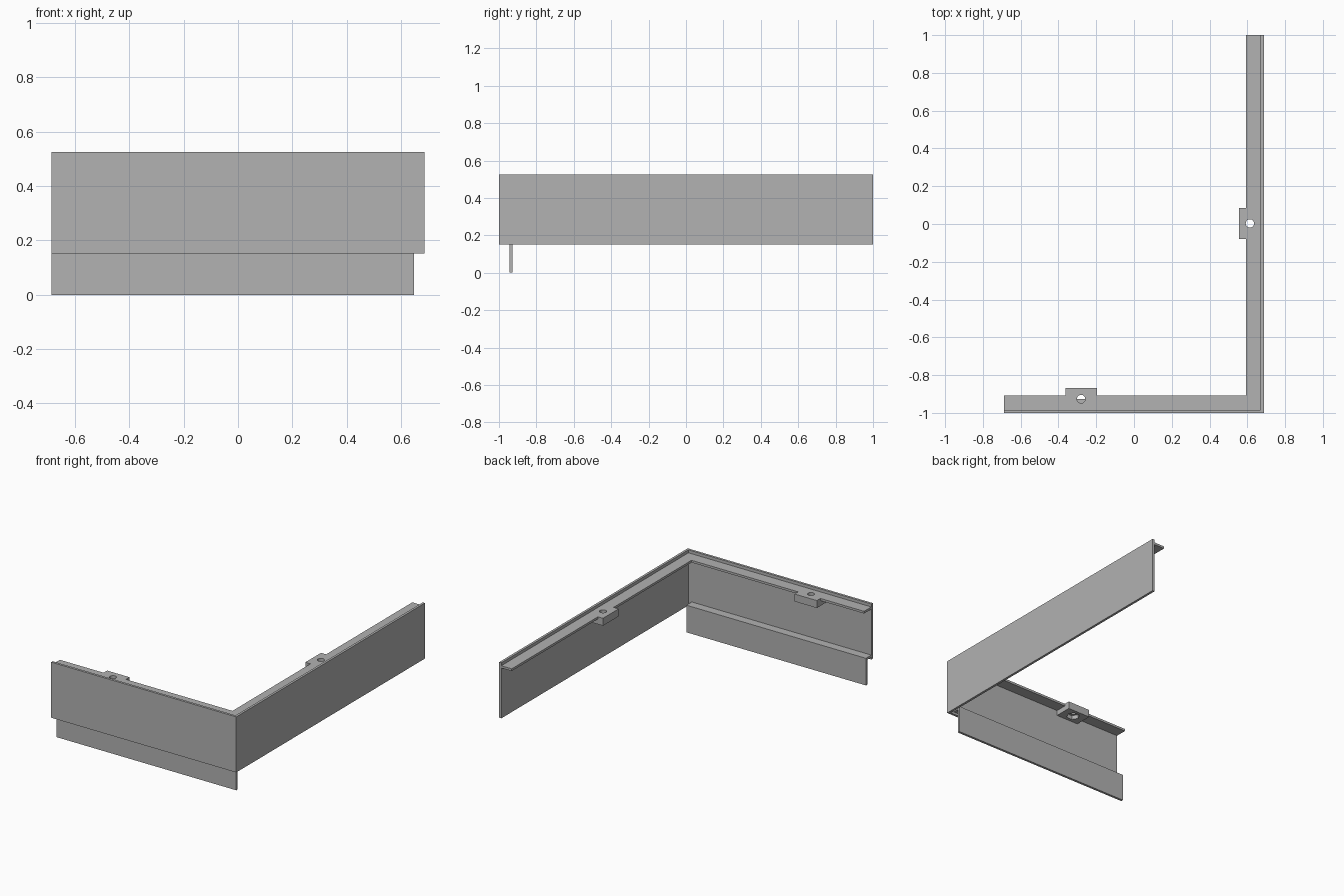
import bpy
import bmesh
from math import cos, sin, tau

if "Cube" in bpy.data.objects:
    bpy.data.objects.remove(bpy.data.objects["Cube"], do_unlink=True)

grey = bpy.data.materials.new("Plain grey")
grey.use_nodes = True
grey.diffuse_color = (0.445, 0.445, 0.445, 1)
grey.node_tree.nodes["Principled BSDF"].inputs["Base Color"].default_value = grey.diffuse_color

LEFT, RIGHT, FRONT, BACK = -0.687, 0.687, -1.0, 1.0
WALL = 0.016
WALL_BOTTOM, WALL_TOP = 0.152, 0.525
FLANGE_BOTTOM, FLANGE_TOP = 0.49, 0.505
TAB_BOTTOM = 0.455


def prism(name, outline, z0, z1):
    """Upright extrusion of a flat outline."""
    bm = bmesh.new()
    base = bm.faces.new([bm.verts.new((x, y, z0)) for x, y in outline])
    top = bmesh.ops.extrude_face_region(bm, geom=[base])["geom"]
    verts = [v for v in top if isinstance(v, bmesh.types.BMVert)]
    bmesh.ops.translate(bm, verts=verts, vec=(0, 0, z1 - z0))
    bmesh.ops.recalc_face_normals(bm, faces=bm.faces)
    mesh = bpy.data.meshes.new(name)
    bm.to_mesh(mesh)
    bm.free()
    mesh.materials.append(grey)
    obj = bpy.data.objects.new(name, mesh)
    bpy.context.collection.objects.link(obj)
    return obj


def box(x0, x1, y0, y1):
    return [(x0, y0), (x1, y0), (x1, y1), (x0, y1)]


def ring(x, y, radius, sides):
    return [(x + radius * cos(tau * i / sides), y + radius * sin(tau * i / sides))
            for i in range(sides)]


def corner(outer, inner):
    """L-shaped outline between two insets from the outside faces."""
    return [(LEFT, FRONT + outer), (RIGHT - outer, FRONT + outer), (RIGHT - outer, BACK),
            (RIGHT - inner, BACK), (RIGHT - inner, FRONT + inner), (LEFT, FRONT + inner)]


def combine(target, tool, operation):
    """Apply a boolean and discard the tool."""
    tool.hide_render = True
    mod = target.modifiers.new("Combine", 'BOOLEAN')
    mod.operation = operation
    mod.solver = 'EXACT'
    mod.object = tool
    bpy.context.view_layer.objects.active = target
    bpy.ops.object.modifier_apply(modifier=mod.name)
    bpy.data.objects.remove(tool, do_unlink=True)


# Tall outer walls meeting at the corner
prism("corner_wall", corner(0, WALL), WALL_BOTTOM, WALL_TOP)

# Recessed flange along the top of both walls
flange = prism("top_flange", corner(WALL, 0.093), FLANGE_BOTTOM, FLANGE_TOP)

# Screw tabs with a through hole and a hexagonal nut pocket underneath
half, reach = 0.083, 0.131
front_x, side_y = -0.28, 0.003
middle = (WALL + reach) / 2
tabs = [
    (box(front_x - half, front_x + half, FRONT + WALL, FRONT + reach),
     (front_x, FRONT + middle)),
    (box(RIGHT - reach, RIGHT - WALL, side_y - half, side_y + half),
     (RIGHT - middle, side_y)),
]
for outline, (x, y) in tabs:
    combine(flange, prism("tab", outline, TAB_BOTTOM, FLANGE_TOP), 'UNION')
    combine(flange, prism("hole", ring(x, y, 0.022, 32), 0.4, 0.6), 'DIFFERENCE')
    combine(flange, prism("pocket", ring(x, y, 0.042, 6), 0.4, 0.482), 'DIFFERENCE')

# Lower front panel hung from a narrow ledge behind the front wall
PANEL_RIGHT, PANEL_BACK = 0.647, -0.927
prism("lower_ledge", box(LEFT, PANEL_RIGHT, FRONT + WALL, PANEL_BACK), 0.167, 0.182)
prism("lower_panel", box(LEFT, PANEL_RIGHT, PANEL_BACK - WALL, PANEL_BACK), 0, 0.167)
